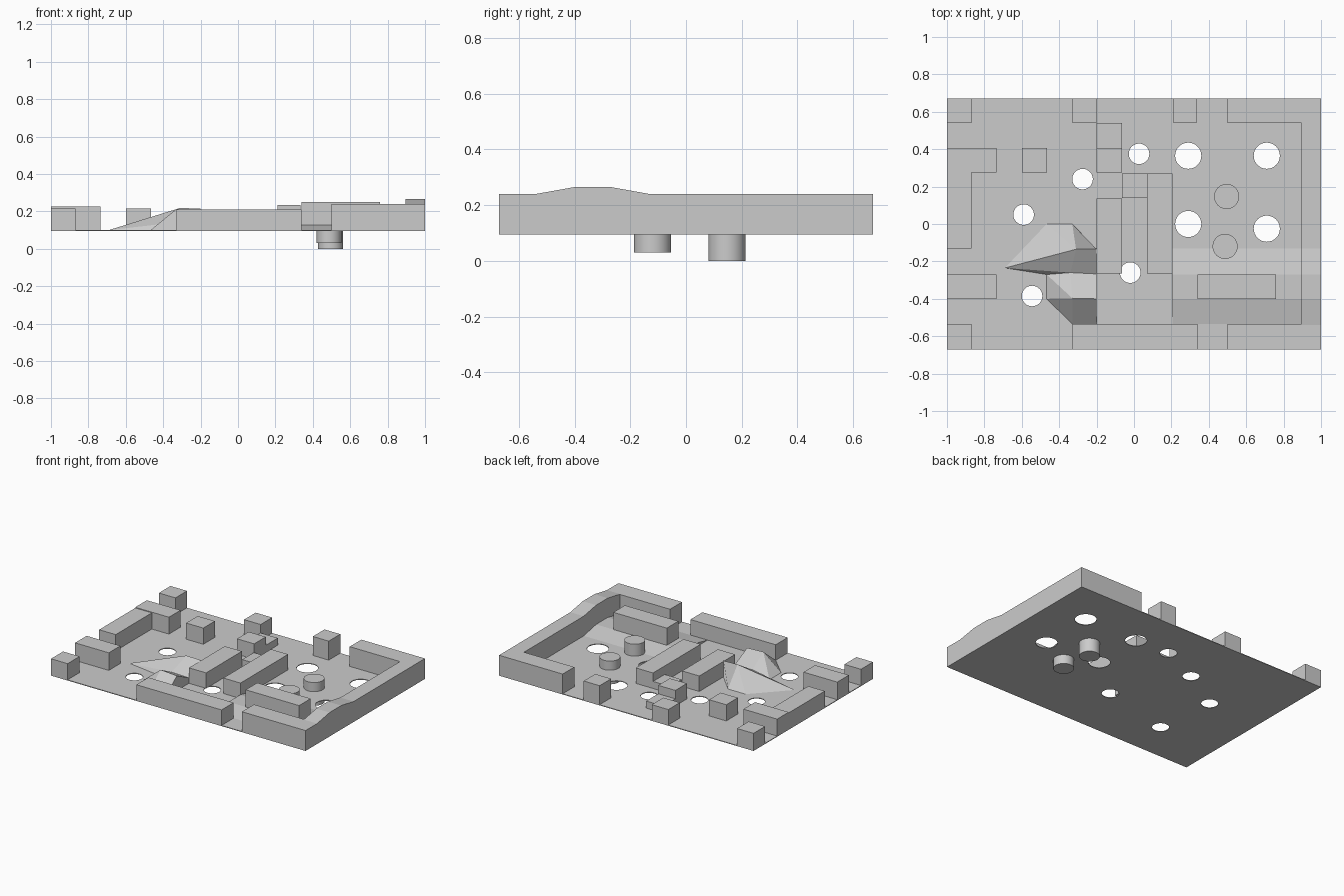
import bpy, bmesh, math
from mathutils import Matrix

if "Cube" in bpy.data.objects:
    bpy.data.objects.remove(bpy.data.objects["Cube"])

stone = bpy.data.materials.new("plain grey")
stone.diffuse_color = (0.6, 0.6, 0.6, 1)
stone.use_nodes = True
stone.node_tree.nodes["Principled BSDF"].inputs["Base Color"].default_value = stone.diffuse_color
FLOOR = 0.1


def finish(name, bm):
    bmesh.ops.recalc_face_normals(bm, faces=bm.faces)
    me = bpy.data.meshes.new(name)
    bm.to_mesh(me)
    bm.free()
    me.materials.append(stone)
    ob = bpy.data.objects.new(name, me)
    bpy.context.collection.objects.link(ob)
    return ob


def box(name, x0, x1, y0, y1, z1, z0=FLOOR):
    bm = bmesh.new()
    m = Matrix.Translation(((x0 + x1) / 2, (y0 + y1) / 2, (z0 + z1) / 2))
    m = m @ Matrix.Diagonal((x1 - x0, y1 - y0, z1 - z0, 1))
    bmesh.ops.create_cube(bm, size=1, matrix=m)
    return finish(name, bm)


def add_cylinder(bm, x, y, r, z0, z1):
    bmesh.ops.create_cone(bm, cap_ends=True, segments=32, radius1=r, radius2=r, depth=z1 - z0,
                          matrix=Matrix.Translation((x, y, (z0 + z1) / 2)))


def loft(name, left, right):
    """Bridge two matching outlines into a closed solid."""
    bm = bmesh.new()
    a = [bm.verts.new(p) for p in left]
    b = [bm.verts.new(p) for p in right]
    n = len(a)
    for i in range(n):
        j = (i + 1) % n
        bm.faces.new((a[i], a[j], b[j], b[i]))
    bm.faces.new(a)
    bm.faces.new(b)
    return finish(name, bm)


# Floor plate with round holes
plate = box("floor_plate", -1, 1, -0.67, 0.67, FLOOR, 0.095)
bm = bmesh.new()
for x, y in [(-.275, .24), (.027, .375), (-.59, .05), (-.02, -.26), (-.545, -.385)]:
    add_cylinder(bm, x, y, 0.055, 0.05, 0.15)
for x, y in [(.29, .365), (.71, .365), (.29, 0), (.71, -.025)]:
    add_cylinder(bm, x, y, 0.07, 0.05, 0.15)
cutter = finish("hole_cutter", bm)
cutter.hide_render = True
cutter.hide_set(True)
mod = plate.modifiers.new("holes", 'BOOLEAN')
mod.operation, mod.object, mod.solver = 'DIFFERENCE', cutter, 'EXACT'

# Wall blocks: x0, x1, y0, y1, top
for name, *d in [
    ("back_left_post", -1, -.87, .54, .67, .22),
    ("left_wall_arm", -1, -.735, .275, .405, .22),
    ("left_wall", -1, -.87, -.13, .275, .215),
    ("left_front_wall", -1, -.735, -.4, -.27, .225),
    ("front_left_post", -1, -.87, -.67, -.535, .215),
    ("inner_post", -.6, -.465, .275, .405, .215),
    ("back_post", -.33, -.2, .54, .67, .21),
    ("low_step", -.2, -.065, .405, .54, .15),
    ("middle_post", -.2, -.065, .275, .405, .21),
    ("low_link", -.065, .07, .14, .27, .15),
    ("centre_wall_left", -.2, -.065, -.265, .137, .21),
    ("centre_wall_right", .07, .205, -.265, .27, .21),
    ("back_right_post", .21, .335, .54, .67, .235),
    ("back_right_wall", .5, .895, .54, .67, .24),
    ("front_right_wall", .5, .895, -.67, -.535, .24),
    ("front_wall", -.33, .34, -.67, -.535, .21),
    ("ridge_wall", .34, .76, -.4, -.27, .25),
]:
    box(name, *d)

# Right wall with a hump following the ridge
hump = [(-.67, FLOOR), (-.67, .24), (-.54, .24), (-.4, .265), (-.27, .265), (-.13, .24),
        (.67, .24), (.67, FLOOR)]
loft("right_wall", [(.895, y, z) for y, z in hump], [(1, y, z) for y, z in hump])

# Low ridge across the right-hand floor
ridge = [(-.535, FLOOR), (-.4, .128), (-.27, .128), (-.13, FLOOR)]
loft("floor_ridge", [(.205, y, z) for y, z in ridge], [(.895, y, z) for y, z in ridge])

# Rocky hill: two crests with a saddle, sheer on the east side
west = [(-.33, 0, .1), (-.31, -.135, .218), (-.34, -.26, .14), (-.33, -.397, .212), (-.33, -.535, .1)]
east = [(-.2, -.134, .1), (-.2, -.135, .215), (-.2, -.267, .14), (-.2, -.4, .205), (-.2, -.535, .1)]
far = [(-.467, 0, .1), (-.69, -.235, .1), (-.467, -.27, .1), (-.467, -.4, .1), (-.467, -.535, .1)]
bm = bmesh.new()
W, E, F = ([bm.verts.new(p) for p in row] for row in (west, east, far))
for i in range(4):
    if i:
        bm.faces.new((W[i], E[i], E[i + 1], W[i + 1]))
    if i == 0:
        bm.faces.new((F[0], F[1], W[1]))
        bm.faces.new((F[0], W[1], W[0]))
    elif i == 1:
        bm.faces.new((F[1], W[2], W[1]))
    else:
        bm.faces.new((F[i], F[i + 1], W[i + 1]))
        bm.faces.new((F[i], W[i + 1], W[i]))
bm.faces.new((F[1], F[2], W[2]))
bm.faces.new((W[0], W[1], E[1], E[0]))
bm.faces.new(E)
finish("rocky_hill", bm)

# Round pegs passing through the floor
for name, x, y, z0, z1 in [("back_peg", .495, .147, 0, .165), ("front_peg", .487, -.12, .03, .185)]:
    bm = bmesh.new()
    add_cylinder(bm, x, y, 0.067, z0, z1)
    ob = finish(name, bm)
    bpy.ops.object.select_all(action='DESELECT')
    ob.select_set(True)
    bpy.context.view_layer.objects.active = ob
    bpy.ops.object.shade_smooth_by_angle(angle=math.radians(30))
